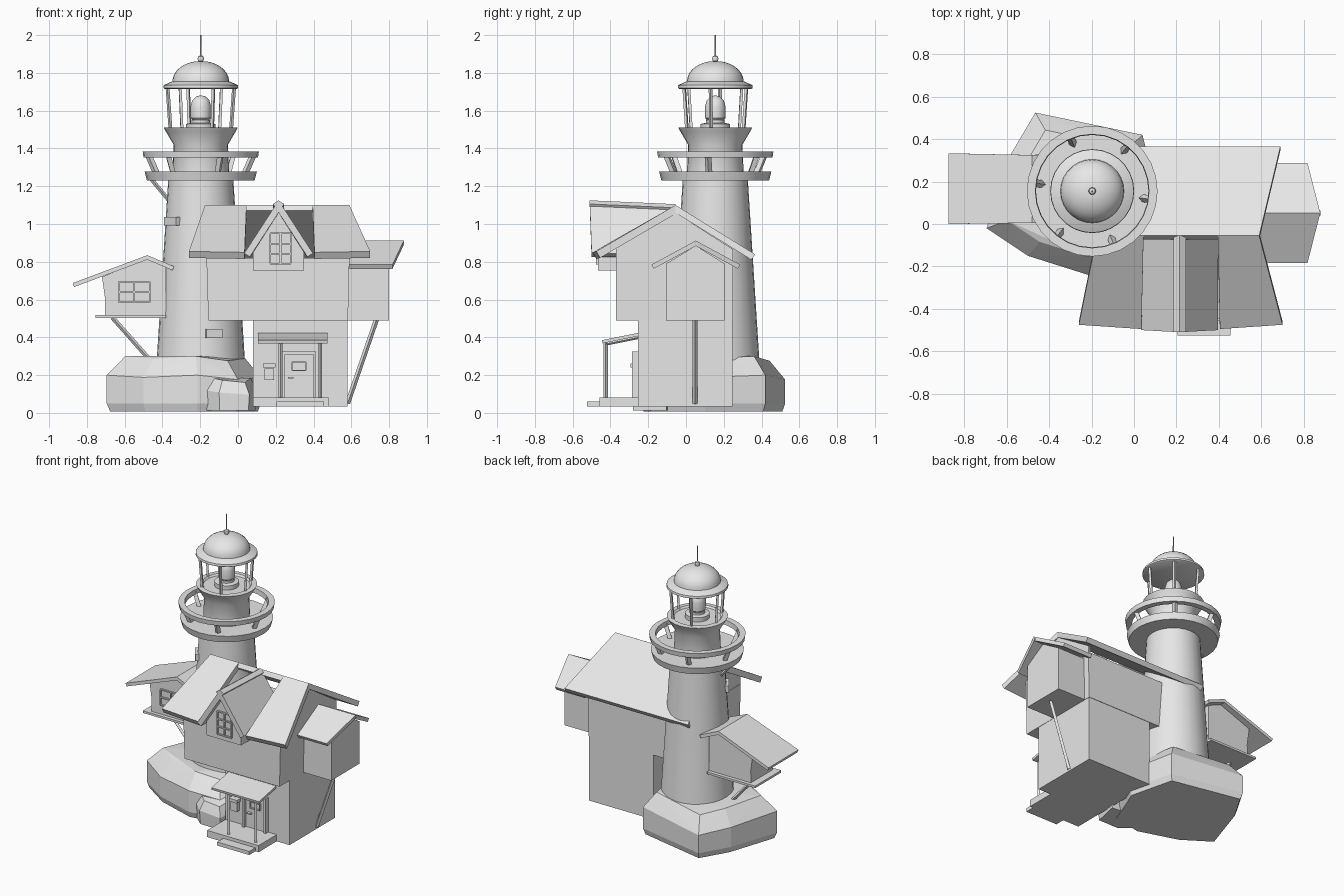
import bpy, bmesh, math
from mathutils import Vector

cube = bpy.data.objects.get("Cube")
if cube:
    bpy.data.objects.remove(cube, do_unlink=True)

grey = bpy.data.materials.new("plain_grey")
grey.use_nodes = True
grey.diffuse_color = (0.8, 0.8, 0.8, 1)
grey.node_tree.nodes["Principled BSDF"].inputs["Base Color"].default_value = grey.diffuse_color

TX, TY = -0.197, 0.155  # lighthouse axis


def finish(name, bm, smooth=False):
    bmesh.ops.recalc_face_normals(bm, faces=bm.faces[:])
    mesh = bpy.data.meshes.new(name)
    bm.to_mesh(mesh)
    bm.free()
    mesh.materials.append(grey)
    ob = bpy.data.objects.new(name, mesh)
    bpy.context.collection.objects.link(ob)
    if smooth:
        bpy.ops.object.select_all(action='DESELECT')
        ob.select_set(True)
        bpy.context.view_layer.objects.active = ob
        bpy.ops.object.shade_smooth_by_angle(angle=math.radians(35))
    return ob


def prism(name, pts, axis, a, b):
    """Extrude a closed outline along x, y or z from a to b."""
    bm = bmesh.new()
    place = {'x': lambda p, t: (t, p[0], p[1]),
             'y': lambda p, t: (p[0], t, p[1]),
             'z': lambda p, t: (p[0], p[1], t)}[axis]
    ends = [[bm.verts.new(place(p, t)) for p in pts] for t in (a, b)]
    bm.faces.new(ends[0])
    bm.faces.new(ends[1])
    for i in range(len(pts)):
        j = (i + 1) % len(pts)
        bm.faces.new((ends[0][i], ends[0][j], ends[1][j], ends[1][i]))
    return finish(name, bm)


def box(name, x, y, z):
    return prism(name, [(x[0], y[0]), (x[1], y[0]), (x[1], y[1]), (x[0], y[1])], 'z', *z)


def slab(name, corners, thick):
    """Flat roof board whose top face has the given corners."""
    c = [Vector(p) for p in corners]
    n = (c[1] - c[0]).cross(c[2] - c[0]).normalized()
    n = -n if n.z < 0 else n
    bm = bmesh.new()
    top = [bm.verts.new(p) for p in c]
    low = [bm.verts.new(p - n * thick) for p in c]
    bm.faces.new(top)
    bm.faces.new(low)
    for i in range(4):
        j = (i + 1) % 4
        bm.faces.new((top[i], top[j], low[j], low[i]))
    return finish(name, bm)


def lathe(name, profile, closed=False, segs=28):
    """Turn an (r, z) profile about the lighthouse axis."""
    bm = bmesh.new()
    rings = []
    for r, z in profile:
        rings.append([bm.verts.new((TX + r * math.cos(k * math.tau / segs),
                                    TY + r * math.sin(k * math.tau / segs), z)) for k in range(segs)])
    pairs = list(zip(rings, rings[1:])) + ([(rings[-1], rings[0])] if closed else [])
    for a, b in pairs:
        for k in range(segs):
            m = (k + 1) % segs
            bm.faces.new((a[k], a[m], b[m], b[k]))
    if not closed:
        bm.faces.new(rings[0])
        bm.faces.new(rings[-1])
    return finish(name, bm, True)


def beam(name, p, q, width, sides=4):
    p, q = Vector(p), Vector(q)
    bm = bmesh.new()
    bmesh.ops.create_cone(bm, cap_ends=True, segments=sides, radius1=width * 0.6,
                          radius2=width * 0.6, depth=(q - p).length)
    ob = finish(name, bm)
    ob.location = (p + q) / 2
    ob.rotation_euler = (q - p).to_track_quat('Z', 'Y').to_euler()
    return ob


def around(r, deg, z):
    a = math.radians(deg)
    return (TX + r * math.cos(a), TY + r * math.sin(a), z)


def window(name, x, z, y, cols, rows, bar=0.008):
    """Window bars standing just off a front wall."""
    for i in range(cols + 1):
        c = x[0] + (x[1] - x[0]) * i / cols
        box(name + "_upright", (c - bar / 2, c + bar / 2), (y - 0.012, y + 0.01), z)
    for i in range(rows + 1):
        c = z[0] + (z[1] - z[0]) * i / rows
        box(name + "_crossbar", x, (y - 0.012, y + 0.01), (c - bar / 2, c + bar / 2))


def rock(name, outline, cx, cy, levels):
    """Faceted boulder: hull of scaled copies of one outline."""
    bm = bmesh.new()
    for scale, z in levels:
        for i, (x, y) in enumerate(outline):
            bm.verts.new((cx + (x - cx) * scale, cy + (y - cy) * scale, z - 0.012 * (i % 3) * (z > 0.05)))
    res = bmesh.ops.convex_hull(bm, input=bm.verts[:])
    bmesh.ops.delete(bm, geom=list({v for v in res["geom_interior"] if isinstance(v, bmesh.types.BMVert)}),
                     context='VERTS')
    return finish(name, bm)


# Rocks
rock("large_rock", [(-0.695, -0.02), (-0.58, 0.33), (-0.465, 0.525), (0.04, 0.42), (0.12, 0.1),
                    (0.0, -0.2), (-0.215, -0.24), (-0.5, -0.15)], -0.25, 0.15,
     [(0.96, 0.008), (1, 0.05), (1, 0.2), (0.78, 0.3)])
rock("small_rock", [(-0.175, -0.22), (-0.1, -0.285), (0.06, -0.285), (0.1, -0.1), (-0.12, -0.08)],
     -0.03, -0.18, [(0.95, 0.012), (1, 0.12), (0.75, 0.185)])

# Lighthouse tower, gallery and lantern
lathe("tower", [(0.24, 0.2), (0.232, 0.3), (0.172, 1.24)])
lathe("gallery_floor", [(0.285, 1.23), (0.297, 1.277), (0.13, 1.277), (0.13, 1.23)], True)
lathe("gallery_rail", [(0.303, 1.352), (0.308, 1.385), (0.268, 1.385), (0.265, 1.352)], True)
lathe("tower_neck", [(0.15, 1.27), (0.144, 1.42), (0.185, 1.49), (0.195, 1.51), (0.16, 1.512), (0.15, 1.5)])
lathe("lamp_base", [(0.078, 1.495), (0.078, 1.53), (0.05, 1.535), (0.05, 1.55)])
lathe("lamp", [(0.035, 1.54), (0.053, 1.56), (0.055, 1.62), (0.045, 1.655), (0.025, 1.675), (0.005, 1.68)])
lathe("dome", [(0.19, 1.715), (0.198, 1.72), (0.196, 1.735), (0.16, 1.752)] +
      [(0.15 * math.cos(a * math.pi / 16), 1.755 + 0.108 * math.sin(a * math.pi / 16)) for a in range(8)])
lathe("finial_ball", [(0.004, 1.855), (0.014, 1.863), (0.017, 1.875), (0.014, 1.887), (0.004, 1.893)])
lathe("finial_rod", [(0.004, 1.88), (0.003, 2.0)], segs=8)
for k in range(6):
    beam("rail_post", around(0.238, 60 * k - 8, 1.27), around(0.282, 60 * k - 8, 1.37), 0.03)
    beam("lantern_post", around(0.162, 60 * k - 8, 1.5), around(0.178, 60 * k - 8, 1.725), 0.017)
beam("gallery_brace", around(0.165, 185, 1.12), around(0.265, 185, 1.24), 0.018)
for deg, r, z, w in ((216, 0.186, 1.015, 0.055), (-72, 0.222, 0.42, 0.045)):
    ob = box("tower_window_box", (-0.02, 0.015), (-w, w), (-0.023, 0.023))
    ob.location = around(r, deg, z)
    ob.rotation_euler.z = math.radians(deg)

# House body
box("house_lower", (0.08, 0.58), (-0.255, 0.247), (0.035, 0.5))
prism("house_upper", [(-0.157, 0.49), (0.582, 0.49), (0.59, 0.82), (-0.167, 0.82)], 'y', -0.37, 0.25)
gable = [(-0.37, 0.8), (-0.37, 0.875), (-0.055, 1.06), (0.25, 0.865), (0.25, 0.8)]
for x in (-0.165, 0.575):
    prism("house_gable", gable, 'x', x, x + 0.015)

# House roof, open at the front where the dormer cuts through
RY, RZ = -0.055, 1.1
slab("roof_front_left", [(-0.26, -0.475, 0.855), (0.035, -0.495, 0.85), (0.045, RY, RZ), (-0.175, RY, RZ)], 0.04)
slab("roof_front_right", [(0.405, -0.495, 0.85), (0.70, -0.475, 0.855), (0.59, RY, RZ), (0.395, RY, RZ)], 0.04)
slab("roof_back", [(-0.175, RY, RZ), (0.59, RY, RZ), (0.69, 0.365, 0.84), (-0.27, 0.365, 0.84)], 0.035)

# Dormer
DX = 0.215
prism("dormer_wall", [(0.08, 0.755), (0.35, 0.755), (0.35, 0.85), (DX, 1.06), (0.08, 0.85)], 'y', -0.465, -0.3)
for s in (-1, 1):
    slab("dormer_roof", [(DX, -0.51, 1.125), (DX + s * 0.182, -0.5, 0.845),
                         (DX + s * 0.18, RY, 0.845), (DX, RY, 1.105)], 0.035)
window("dormer_window", (0.17, 0.28), (0.79, 0.95), -0.465, 2, 3)

# Side wing on a brace
WY = 0.052
prism("wing_body", [(-0.105, 0.49), (0.205, 0.49), (0.205, 0.79), (WY, 0.885), (-0.105, 0.79)], 'x', 0.57, 0.8)
for s in (-1, 1):
    slab("wing_roof", [(0.59, WY, 0.912), (0.878, WY, 0.912),
                       (0.818, WY + s * 0.235, 0.785), (0.59, WY + s * 0.235, 0.785)], 0.025)
beam("wing_brace", (0.58, 0.047, 0.05), (0.735, 0.047, 0.5), 0.022)

# Porch
box("porch_deck", (0.08, 0.48), (-0.457, -0.25), (0.035, 0.082))
box("porch_step", (0.205, 0.455), (-0.525, -0.44), (0.035, 0.06))
slab("porch_roof", [(0.105, -0.445, 0.385), (0.475, -0.445, 0.385),
                    (0.475, -0.25, 0.424), (0.105, -0.25, 0.424)], 0.017)
for x in (0.225, 0.435):
    beam("porch_post", (x, -0.425, 0.08), (x, -0.425, 0.375), 0.018)
    beam("porch_rafter", (x, -0.425, 0.365), (x, -0.25, 0.4), 0.014)

# Front door and wall box
box("door", (0.245, 0.4), (-0.265, -0.25), (0.08, 0.31))
for x in (0.232, 0.398):
    box("door_jamb", (x, x + 0.016), (-0.285, -0.25), (0.08, 0.325))
box("door_lintel", (0.232, 0.414), (-0.285, -0.25), (0.31, 0.325))
window("door_window", (0.285, 0.36), (0.225, 0.27), -0.265, 1, 1, 0.006)
box("door_handle", (0.265, 0.295), (-0.285, -0.26), (0.183, 0.191))
box("wall_box", (0.14, 0.19), (-0.285, -0.25), (0.175, 0.235))
box("wall_box_lid", (0.132, 0.198), (-0.295, -0.25), (0.24, 0.262))

# Hanging hut on the far side of the tower
prism("hut_body", [(-0.705, 0.515), (-0.38, 0.515), (-0.38, 0.775), (-0.48, 0.815), (-0.72, 0.72),
                   (-0.703, 0.6)], 'y', 0.045, 0.285)
box("hut_floor", (-0.755, -0.38), (0.02, 0.31), (0.503, 0.518))
for x, z in ((-0.875, 0.687), (-0.338, 0.775)):
    slab("hut_roof", [(-0.48, 0.005, 0.835), (-0.48, 0.325, 0.835), (x, 0.333, z), (x, 0.0, z)], 0.022)
window("hut_window", (-0.63, -0.468), (0.585, 0.695), 0.045, 2, 2)
beam("hut_brace", (-0.665, 0.16, 0.505), (-0.47, 0.16, 0.285), 0.02)
